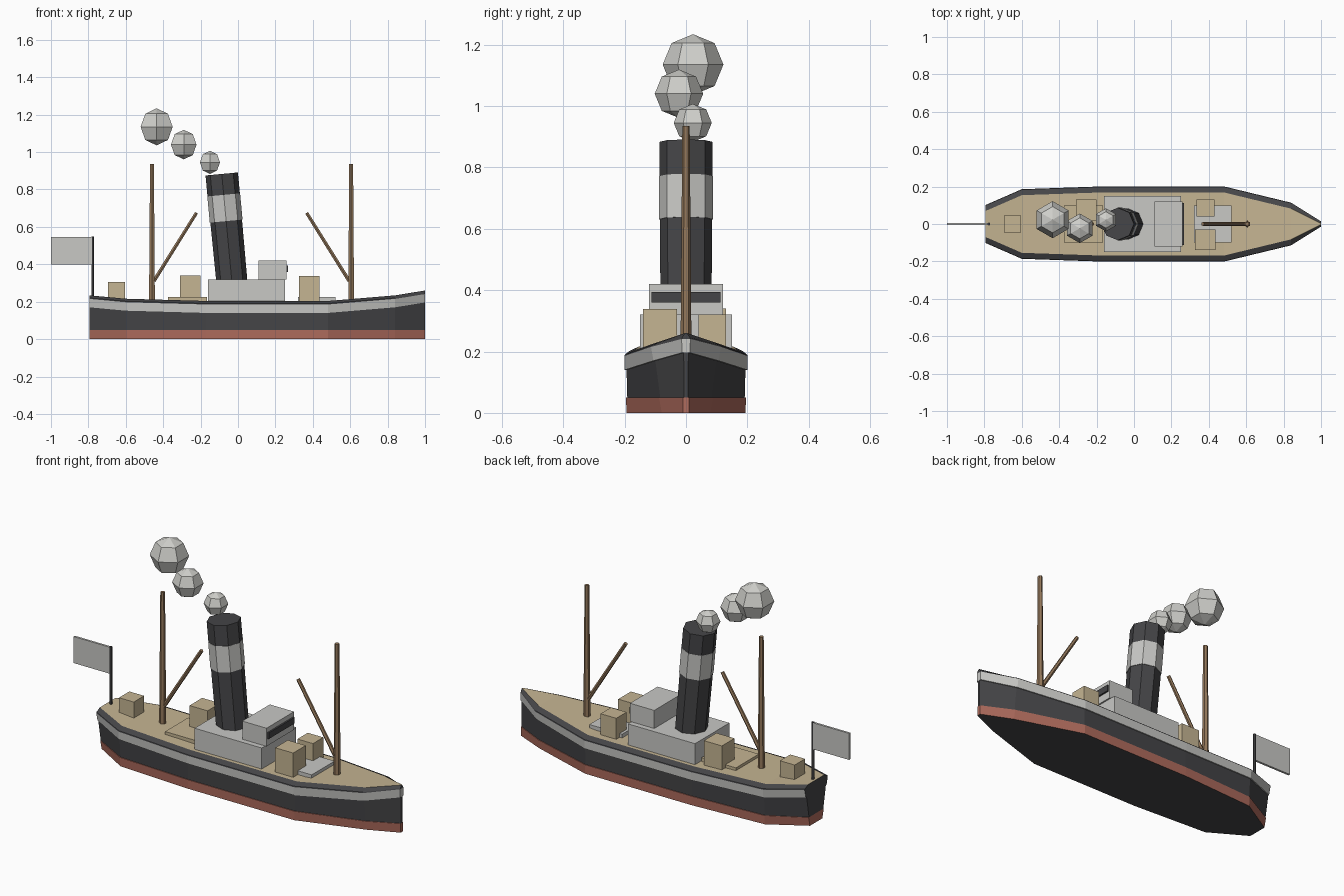
import bpy, bmesh, math
from mathutils import Vector, Matrix

cube = bpy.data.objects.get("Cube")
if cube:
    bpy.data.objects.remove(cube, do_unlink=True)


def material(name, r, g, b):
    m = bpy.data.materials.new(name)
    m.use_nodes = True
    m.diffuse_color = (r, g, b, 1)
    bsdf = next(n for n in m.node_tree.nodes if n.type == "BSDF_PRINCIPLED")
    bsdf.inputs["Base Color"].default_value = (r, g, b, 1)
    bsdf.inputs["Roughness"].default_value = 0.8
    return m


DARK = material("charcoal", 0.06, 0.06, 0.064)
RED = material("hull red", 0.43, 0.15, 0.11)
LIGHT = material("pale grey", 0.58, 0.58, 0.56)
TAN = material("deck tan", 0.56, 0.46, 0.29)
WOOD = material("mast brown", 0.30, 0.19, 0.105)
SMOKE = material("smoke grey", 0.62, 0.62, 0.59)


def finish(name, bm, *mats):
    bmesh.ops.recalc_face_normals(bm, faces=bm.faces)
    me = bpy.data.meshes.new(name)
    bm.to_mesh(me)
    bm.free()
    for m in mats:
        me.materials.append(m)
    ob = bpy.data.objects.new(name, me)
    bpy.context.collection.objects.link(ob)
    return ob


def box(name, x, y, z, mat):
    """Box from (min, max) ranges."""
    bm = bmesh.new()
    size = [r[1] - r[0] for r in (x, y, z)]
    mid = [(r[0] + r[1]) / 2 for r in (x, y, z)]
    bmesh.ops.create_cube(bm, size=1, matrix=Matrix.Translation(mid) @ Matrix.Diagonal((*size, 1)))
    return finish(name, bm, mat)


def rod(name, a, b, r1, r2, mat, sides=6):
    """Tapered prism between two points."""
    a, b = Vector(a), Vector(b)
    d = b - a
    rot = Vector((0, 0, 1)).rotation_difference(d).to_matrix().to_4x4()
    bm = bmesh.new()
    bmesh.ops.create_cone(bm, cap_ends=True, segments=sides, radius1=r1, radius2=r2,
                          depth=d.length, matrix=Matrix.Translation((a + b) / 2) @ rot)
    return finish(name, bm, mat)


# Hull stations: x, half width at keel, half width at deck, sheer rise
STATIONS = [(-0.795, 0.05, 0.095, 0.03), (-0.6, 0.165, 0.18, 0.012), (-0.17, 0.19, 0.195, 0),
            (0.48, 0.19, 0.195, 0), (0.84, 0.075, 0.108, 0.03), (1.0, 0.006, 0.008, 0.056)]
# Hull levels: height, follows sheer, outward step, material of the band above
LEVELS = [(0, 0, 0.004, 1), (0.05, 0, 0.004, 1), (0.05, 0, 0, 0), (0.14, 1, 0, 2),
          (0.14, 1, 0.006, 2), (0.185, 1, 0.006, 0), (0.19, 1, 0.004, 0), (0.204, 1, -0.026, 0)]


def build_hull():
    bm = bmesh.new()
    n = len(STATIONS)
    rings = []
    for z, follow, out, _ in LEVELS:
        t = min(z / 0.185, 1)
        side = [(x, max(low + (top - low) * t + out, 0.003), z + follow * rise)
                for x, low, top, rise in STATIONS]
        pts = [(x, -w, h) for x, w, h in side] + [(x, w, h) for x, w, h in reversed(side)]
        rings.append([bm.verts.new(p) for p in pts])
    count = 2 * n
    for i, (lo, hi) in enumerate(zip(rings, rings[1:])):
        for j in range(count):
            k = (j + 1) % count
            f = bm.faces.new((lo[j], lo[k], hi[k], hi[j]))
            f.material_index = LEVELS[i][3]
            if j == count - 1 and f.material_index == 2:
                f.material_index = 0    # transom stays dark
    # keel plate and deck
    for ring, mat in ((rings[0], 0), (rings[-1], 3)):
        for j in range(n - 1):
            f = bm.faces.new((ring[j], ring[j + 1], ring[count - 2 - j], ring[count - 1 - j]))
            f.material_index = mat
    finish("hull", bm, DARK, RED, LIGHT, TAN)


build_hull()

# Deckhouse and bridge
box("deckhouse", (-0.16, 0.25), (-0.15, 0.15), (0.19, 0.32), LIGHT)
box("bridge", (0.11, 0.258), (-0.12, 0.12), (0.32, 0.42), LIGHT)
box("bridge_window", (0.258, 0.267), (-0.113, 0.113), (0.36, 0.394), DARK)

# Hatches and crates
box("front_hatch", (0.32, 0.52), (-0.1, 0.1), (0.19, 0.225), LIGHT)
box("rear_hatch", (-0.375, -0.165), (-0.1, 0.1), (0.19, 0.225), TAN)
box("front_crate_right", (0.325, 0.435), (-0.14, -0.03), (0.2, 0.338), TAN)
box("front_crate_left", (0.335, 0.43), (0.04, 0.13), (0.2, 0.32), TAN)
box("rear_crate", (-0.31, -0.2), (0.02, 0.13), (0.2, 0.34), TAN)
box("stern_crate", (-0.695, -0.605), (-0.045, 0.045), (0.2, 0.305), TAN)

# Masts with cargo booms
for label, x, tip in (("rear", -0.46, -0.222), ("front", 0.605, 0.367)):
    lean = 0.01 if tip > x else -0.01
    rod(label + "_mast", (x, 0, 0.19), (x, 0, 0.935), 0.018, 0.012, WOOD)
    rod(label + "_boom", (x + lean, 0, 0.31), (tip, 0, 0.675), 0.011, 0.01, WOOD)

# Leaning funnel in three sections
foot, head = Vector((-0.033, 0, 0.31)), Vector((-0.087, 0, 0.883))
for label, t1, t2, r1, r2, mat in (("lower", 0, 0.56, 0.083, 0.085, DARK),
                                   ("band", 0.56, 0.805, 0.088, 0.088, LIGHT),
                                   ("top", 0.805, 1, 0.087, 0.087, DARK)):
    rod("funnel_" + label, foot.lerp(head, t1), foot.lerp(head, t2), r1, r2, mat, 8)

# Smoke puffs
for i, (x, y, z, r) in enumerate(((-0.15, 0.022, 0.945, 0.062), (-0.29, -0.023, 1.04, 0.079),
                                  (-0.435, 0.023, 1.135, 0.099))):
    bm = bmesh.new()
    bmesh.ops.create_uvsphere(bm, u_segments=6, v_segments=4, radius=r,
                              matrix=Matrix.Translation((x, y, z)))
    finish("smoke_puff_%d" % (i + 1), bm, SMOKE)

# Stern flag
rod("flag_pole", (-0.776, 0, 0.2), (-0.776, 0, 0.548), 0.008, 0.008, DARK)
box("flag", (-1.0, -0.776), (-0.006, 0.006), (0.4, 0.546), LIGHT)
